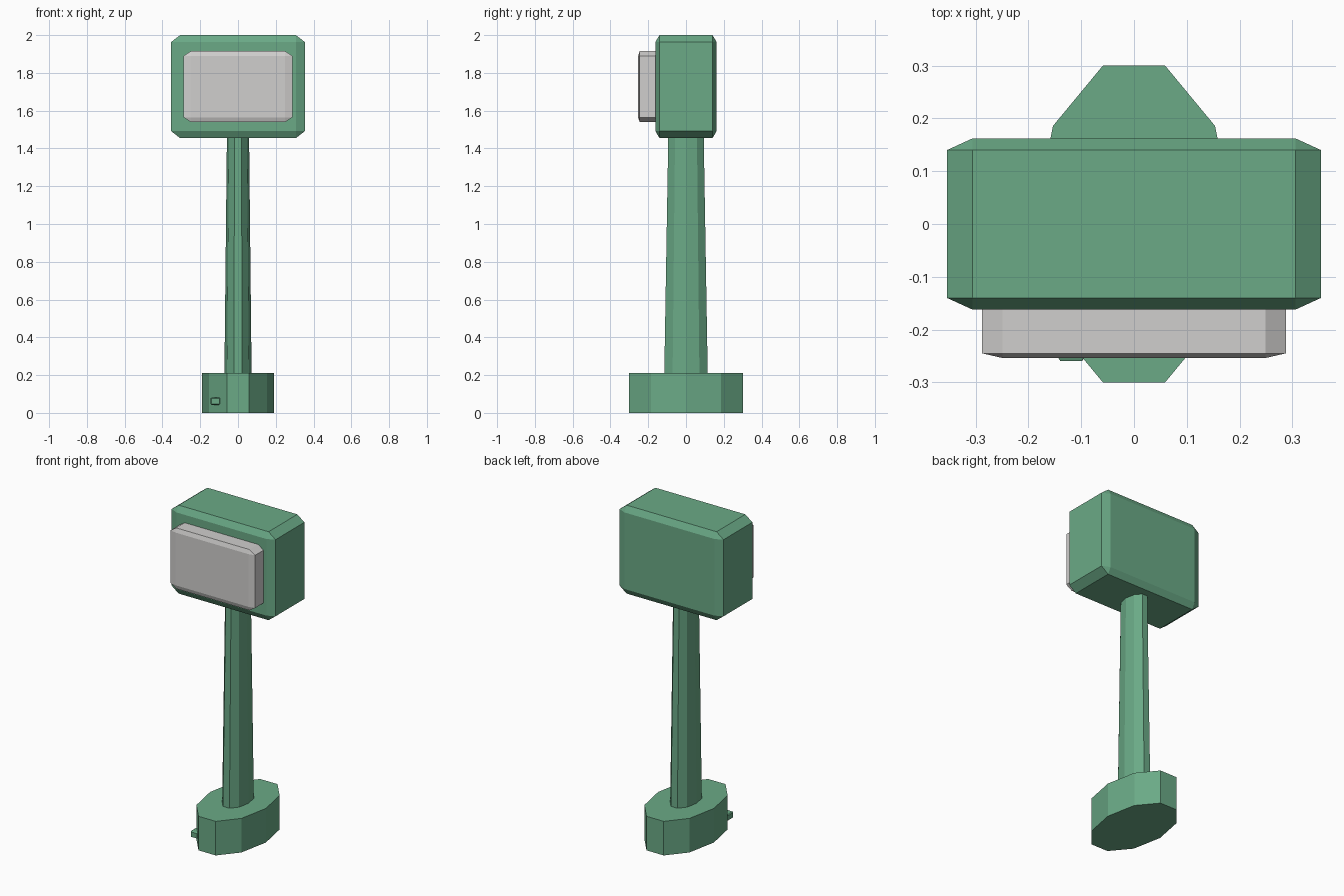
import bpy
import bmesh
from mathutils import Matrix

default = bpy.data.objects.get("Cube")
if default:
    bpy.data.objects.remove(default, do_unlink=True)


def material(name, color):
    mat = bpy.data.materials.new(name)
    mat.use_nodes = True
    mat.diffuse_color = color
    mat.node_tree.nodes["Principled BSDF"].inputs["Base Color"].default_value = color
    return mat


green = material("soft green", (0.145, 0.40, 0.24, 1))
grey = material("light grey", (0.63, 0.62, 0.61, 1))


def finish(bm, name, mat):
    mesh = bpy.data.meshes.new(name)
    bmesh.ops.recalc_face_normals(bm, faces=bm.faces)
    bm.to_mesh(mesh)
    bm.free()
    mesh.materials.append(mat)
    obj = bpy.data.objects.new(name, mesh)
    bpy.context.collection.objects.link(obj)
    return obj


def chamfered_box(name, low, high, mat, chamfer=0.067):
    """Chamfer a unit cube, then stretch it, so chamfers follow each side's length."""
    bm = bmesh.new()
    bmesh.ops.create_cube(bm, size=1)
    bmesh.ops.bevel(bm, geom=bm.edges[:], offset=chamfer, segments=1, affect='EDGES')
    size = [h - l for l, h in zip(low, high)]
    centre = [(h + l) / 2 for l, h in zip(low, high)]
    bm.transform(Matrix.Translation(centre) @ Matrix.Diagonal((*size, 1)))
    return finish(bm, name, mat)


def oval_column(name, z0, z1, rx, ry, taper, mat):
    """Ten-sided oval prism with corners on the x axis, narrowing upward by taper."""
    bm = bmesh.new()
    bmesh.ops.create_cone(bm, cap_ends=True, segments=10, radius1=1, radius2=taper,
                          depth=z1 - z0, matrix=Matrix.Rotation(1.5707963, 4, 'Z'))
    bm.transform(Matrix.Translation((0, 0, (z0 + z1) / 2)) @ Matrix.Diagonal((rx, ry, 1, 1)))
    return finish(bm, name, mat)


# Foot, with a small switch on its slanted front side
oval_column("foot", 0, 0.21, 0.19, 0.316, 1, green)
chamfered_box("foot_switch", (-0.145, -0.26, 0.043), (-0.093, -0.16, 0.081), green, 0.1)

# Tapering stem, running up into the head
oval_column("stem", 0.2, 1.5, 0.072, 0.121, 0.81, green)

# Head and its raised front panel
chamfered_box("head", (-0.354, -0.162, 1.455), (0.354, 0.162, 2.0), green)
chamfered_box("front_panel", (-0.288, -0.254, 1.54), (0.288, -0.12, 1.915), grey)
